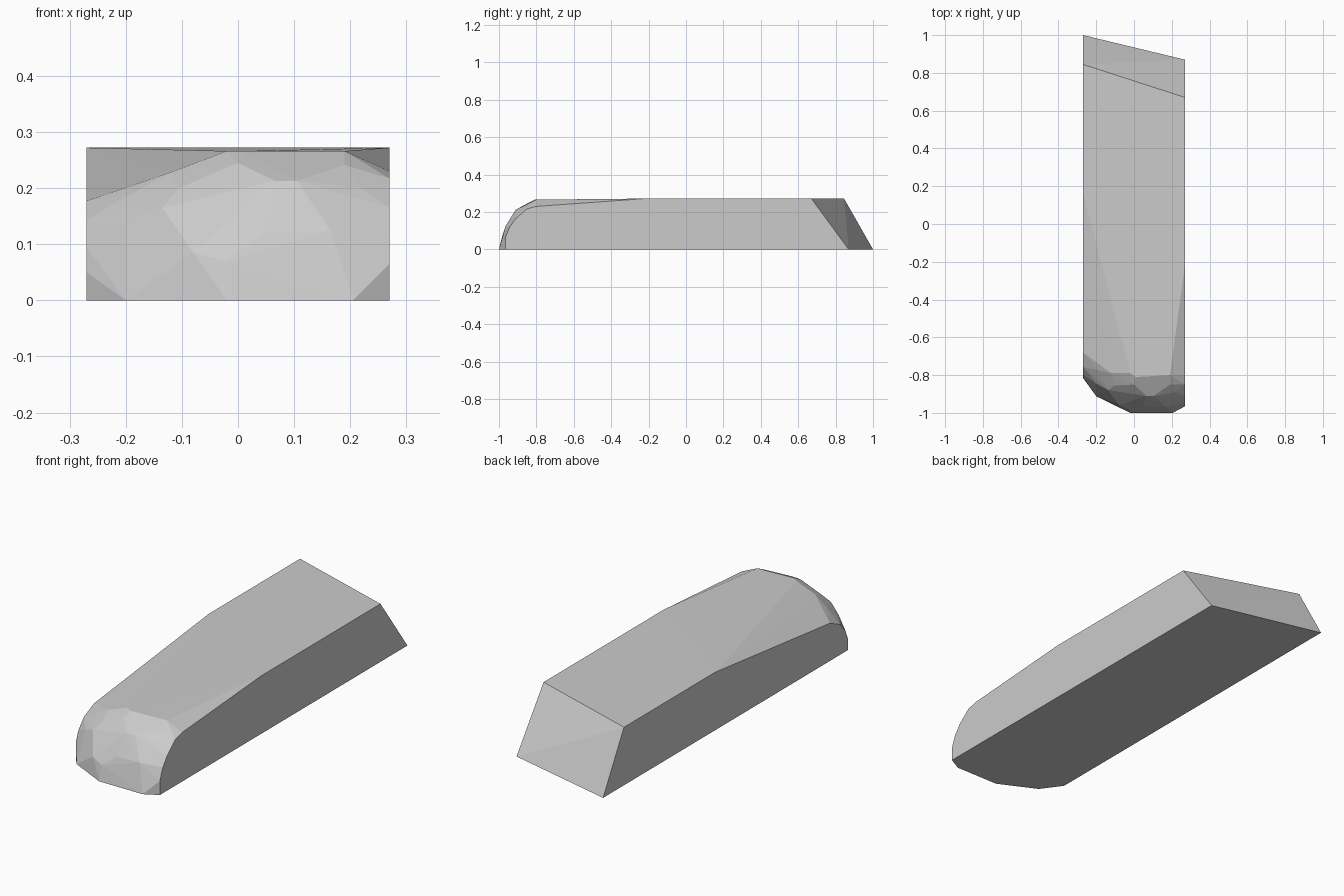
import bpy, bmesh

W, H = 0.27, 0.272

# flat base outline with chamfered, skewed front and slanted back
base = [(-W, 1.0, 0), (W, 0.87, 0), (W, -0.965, 0), (0.205, -1.0, 0),
        (-0.02, -1.0, 0), (-0.2, -0.912, 0), (-W, -0.815, 0)]
# level top: slanted back edge and where the side edges begin to drop
top = [(-W, 0.845, H), (W, 0.67, H), (W, -0.215, H), (-W, 0.17, H)]
# curved front ends of the two flat sides (y, z)
left = [(-0.68, 0.177), (-0.755, 0.143), (-0.797, 0.095), (-0.814, 0.05)]
right = [(-0.80, 0.23), (-0.85, 0.217), (-0.91, 0.165), (-0.943, 0.12), (-0.965, 0.065)]
# faceted rounded nose
nose = [(-0.02, -0.79, 0.266), (0.01, -0.81, 0.266), (0.19, -0.80, 0.266),
        (0.065, -0.91, 0.213), (0.105, -0.91, 0.213), (0.19, -0.85, 0.241),
        (0.22, -0.89, 0.2), (0.165, -0.965, 0.125), (0.045, -0.965, 0.12),
        (-0.02, -0.983, 0.07), (-0.08, -0.96, 0.085), (0.0, -0.85, 0.245),
        (-0.105, -0.855, 0.2), (-0.135, -0.88, 0.165), (-0.2, -0.845, 0.135),
        (-0.12, -0.79, 0.228), (-0.19, -0.775, 0.19)]

pts = base + top + nose
pts += [(-W, y, z) for y, z in left] + [(W, y, z) for y, z in right]

# solid block: the convex skin around these corners
bm = bmesh.new()
for p in pts:
    bm.verts.new(p)
res = bmesh.ops.convex_hull(bm, input=bm.verts[:])
loose = [v for v in bm.verts if not v.link_faces]
bmesh.ops.delete(bm, geom=loose, context='VERTS')
bmesh.ops.dissolve_limit(bm, angle_limit=0.005, verts=bm.verts[:], edges=bm.edges[:])
bmesh.ops.recalc_face_normals(bm, faces=bm.faces[:])
me = bpy.data.meshes.new("rounded_block")
bm.to_mesh(me)
bm.free()
obj = bpy.data.objects.new("rounded_block", me)
bpy.context.collection.objects.link(obj)
